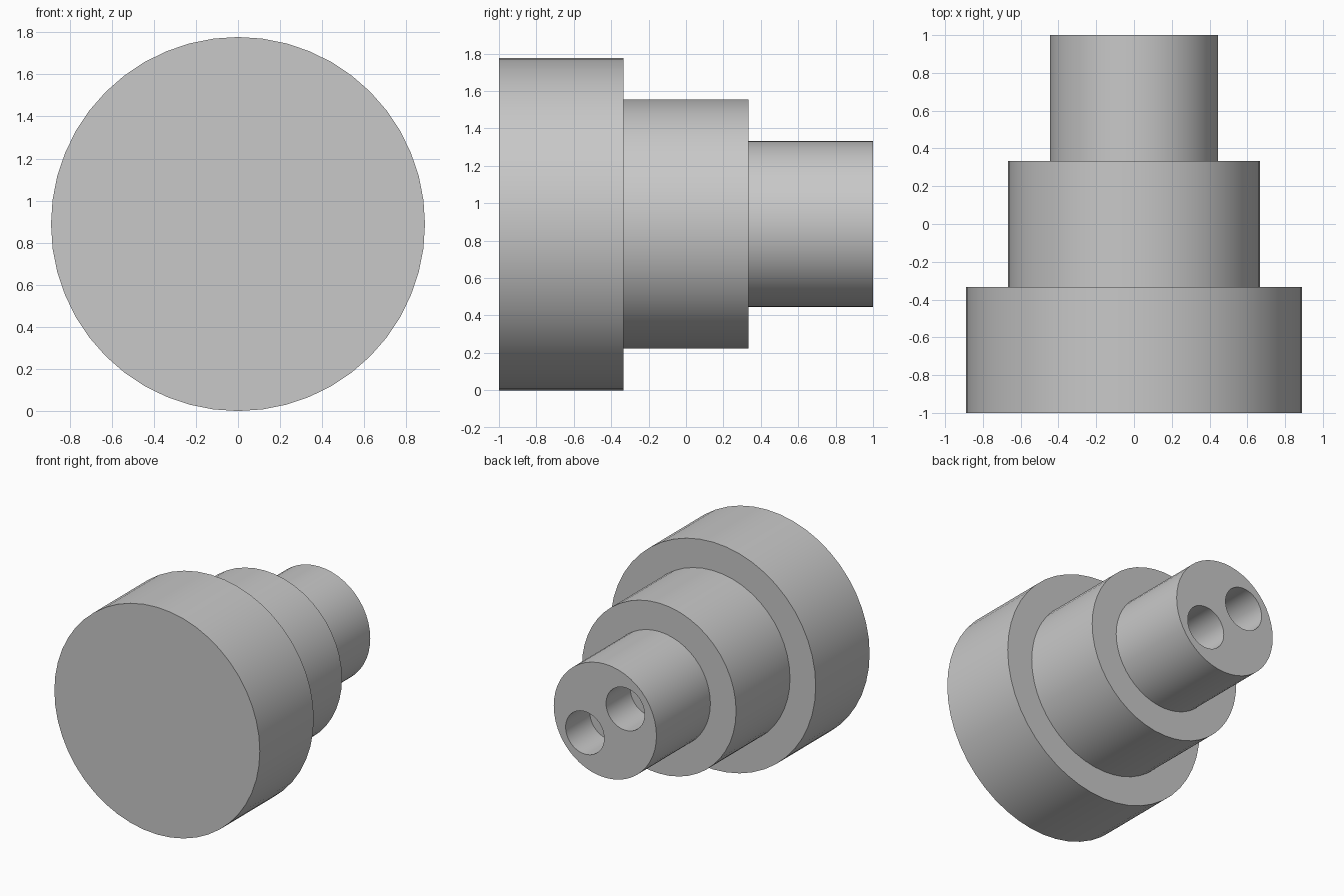
import bpy, bmesh, math
from mathutils import Matrix, Vector

cube = bpy.data.objects.get("Cube")
if cube:
    bpy.data.objects.remove(cube, do_unlink=True)

UNIT = 2 / 9            # the length is nine units
RADIUS = 4 * UNIT
SEGMENTS = 48

grey = bpy.data.materials.new("plain grey")
grey.use_nodes = True
grey.diffuse_color = (0.58, 0.58, 0.58, 1)
grey.node_tree.nodes["Principled BSDF"].inputs["Base Color"].default_value = grey.diffuse_color


def make_object(name, bm):
    mesh = bpy.data.meshes.new(name)
    bmesh.ops.recalc_face_normals(bm, faces=bm.faces)
    bm.to_mesh(mesh)
    bm.free()
    mesh.materials.append(grey)
    obj = bpy.data.objects.new(name, mesh)
    bpy.context.collection.objects.link(obj)
    return obj


# Stepped body: three radii turned around the y axis
profile = [(0, -1)]
for step, units in enumerate((4, 3, 2)):
    y = -1 + step * 3 * UNIT
    profile += [(units * UNIT, y), (units * UNIT, y + 3 * UNIT)]
profile.append((0, 1))

bm = bmesh.new()
verts = [bm.verts.new((0, y, RADIUS + r)) for r, y in profile]
edges = [bm.edges.new(pair) for pair in zip(verts, verts[1:])]
bmesh.ops.spin(bm, geom=verts + edges, cent=(0, 0, RADIUS), axis=(0, 1, 0),
               angle=math.tau, steps=SEGMENTS, use_duplicate=False)
bmesh.ops.remove_doubles(bm, verts=bm.verts, dist=1e-4)
bmesh.ops.dissolve_limit(bm, angle_limit=math.radians(1), verts=bm.verts, edges=bm.edges)
body = make_object("stepped_body", bm)

# Two blind holes in the narrow end, set on a slant
HOLE_RADIUS, HOLE_DEPTH = 0.75 * UNIT, 0.3
bm = bmesh.new()
for side in (1, -1):
    centre = Vector((0.175 * side, 1, RADIUS - 0.14 * side))
    bmesh.ops.create_cone(bm, cap_ends=True, segments=SEGMENTS,
                          radius1=HOLE_RADIUS, radius2=HOLE_RADIUS, depth=2 * HOLE_DEPTH,
                          matrix=Matrix.Translation(centre) @ Matrix.Rotation(math.pi / 2, 4, "X"))
cutter = make_object("hole_cutter", bm)
cutter.hide_render = True

cut = body.modifiers.new("holes", "BOOLEAN")
cut.operation = "DIFFERENCE"
cut.solver = "EXACT"
cut.object = cutter

bpy.ops.object.select_all(action="DESELECT")
body.select_set(True)
bpy.context.view_layer.objects.active = body
bpy.ops.object.modifier_apply(modifier=cut.name)
bpy.data.objects.remove(cutter, do_unlink=True)
bpy.ops.object.shade_smooth_by_angle(angle=math.radians(30))
